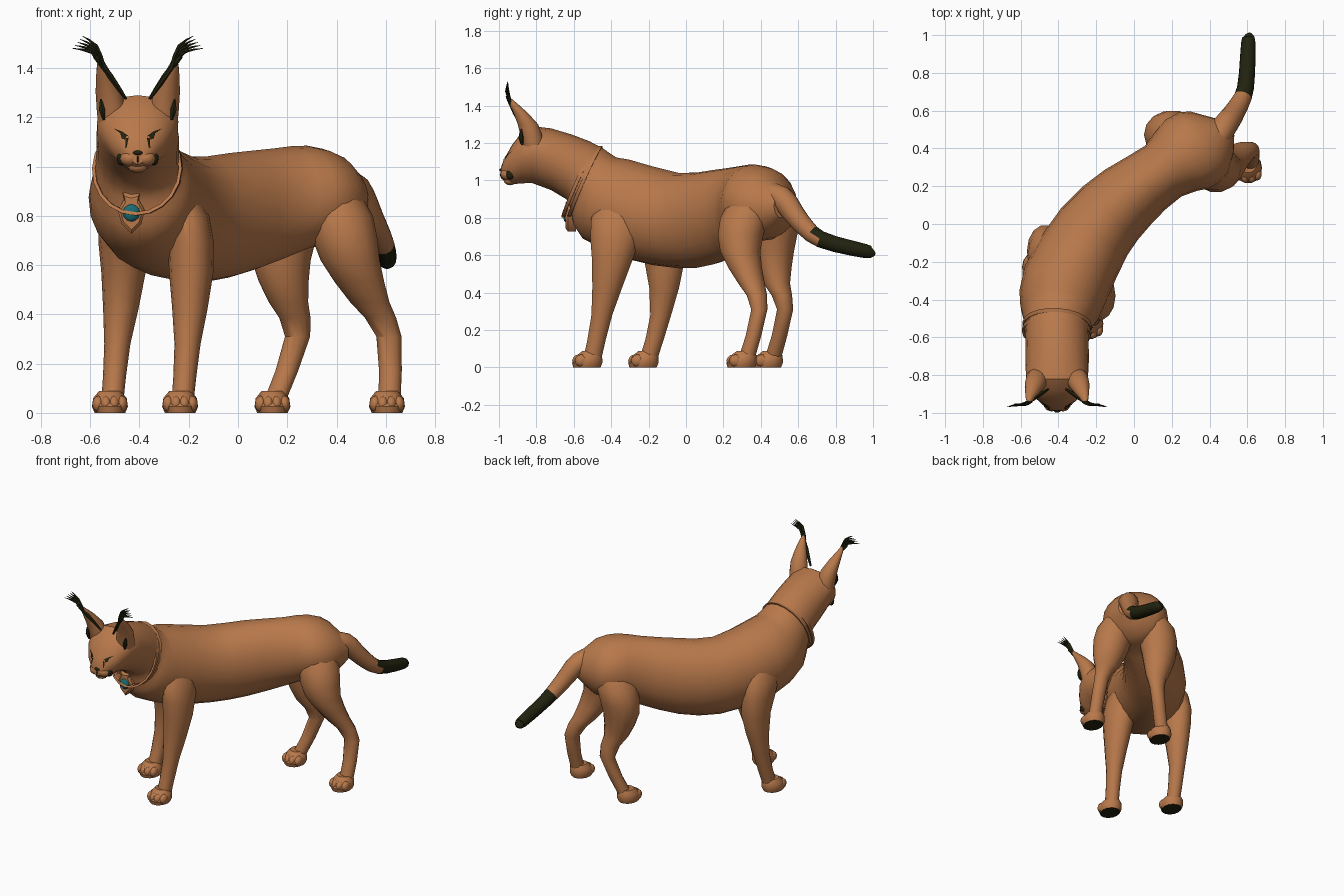
import bpy, bmesh, math
from mathutils import Vector as V
from mathutils.bvhtree import BVHTree

if "Cube" in bpy.data.objects:
    bpy.data.objects.remove(bpy.data.objects["Cube"])

CX = -0.407  # head symmetry plane


def material(name, *rgb):
    m = bpy.data.materials.new(name)
    m.diffuse_color = (*rgb, 1)
    m.use_nodes = True
    m.node_tree.nodes["Principled BSDF"].inputs["Base Color"].default_value = m.diffuse_color
    return m


FUR = material("tawny fur", 0.48, 0.19, 0.07)
DARK = material("dark fur", 0.016, 0.016, 0.005)
GEM = material("teal gem", 0.01, 0.15, 0.17)


def finish(name, bm, *mats, dark_if=None):
    bmesh.ops.recalc_face_normals(bm, faces=bm.faces)
    if dark_if:
        for f in bm.faces:
            f.material_index = int(dark_if(f))
    me = bpy.data.meshes.new(name)
    bm.to_mesh(me)
    bm.free()
    bpy.context.collection.objects.link(bpy.data.objects.new(name, me))
    for m in mats:
        me.materials.append(m)


def smooth(rows, n=2):
    """Spline through rows of values, n steps per gap."""
    rows = [V(r) for r in rows]
    out = []
    for i in range(len(rows) - 1):
        a, b, c, d = (rows[max(0, min(j, len(rows) - 1))] for j in range(i - 1, i + 3))
        for s in range(n):
            t = s / n
            out.append(b + (c - a) * (t / 2) + (a * 2 - b * 5 + c * 4 - d) * (t * t / 2) + (b * 3 - a - c * 3 + d) * (t ** 3 / 2))
    return out + [rows[-1]]


def ring(c, u, v, k=0, n=20):
    """Egg-shaped section; k widens the +v end."""
    turns = [2 * math.pi * i / n for i in range(n)]
    return [V(c) + V(u) * math.cos(t) * (1 + k * math.sin(t)) + V(v) * math.sin(t) for t in turns]


def loft(bm, rings, caps=True):
    rows = [[bm.verts.new(p) for p in r] for r in rings]
    n = len(rows[0])
    for a, b in zip(rows, rows[1:]):
        for i in range(n):
            bm.faces.new((a[i], a[(i + 1) % n], b[(i + 1) % n], b[i]))
    if caps:
        bm.faces.new(rows[0])
        bm.faces.new(rows[-1])


def flat_ring(x, y, z, rx, ry, n=14):
    return ring((x, y, z), (rx, 0, 0), (0, ry, 0), n=n)


def tube(bm, rows, n=6, steps=2):
    """Round tube through rows of x, y, z, radius."""
    rows = smooth(rows, steps)
    pts = [V(r[:3]) for r in rows]
    rs = []
    for i, p in enumerate(pts):
        d = pts[min(i + 1, len(pts) - 1)] - pts[max(i - 1, 0)]
        u = d.cross(V((1, 0, 0.3))).normalized()
        rs.append(ring(p, u * rows[i][3], d.cross(u).normalized() * rows[i][3], n=n))
    loft(bm, rs)


def ball(bm, c, r, sub=2):
    for v in bmesh.ops.create_icosphere(bm, subdivisions=sub, radius=1)["verts"]:
        v.co = V(c) + V([a * b for a, b in zip(v.co, r)])


# Head, neck and torso along the bent spine: x, y, top, bottom, half width
SPINE = smooth([
    (CX, -.988, 1.075, 1.01, .032),
    (CX, -.93, 1.19, .978, .105),
    (CX, -.82, 1.29, .985, .163),
    (CX, -.625, 1.245, .90, .167),
    (CX, -.53, 1.175, .81, .175),
    (-.395, -.465, 1.125, .69, .21),
    (-.36, -.31, 1.112, .58, .235),
    (-.21, -.04, 1.04, .53, .215),
    (-.035, .14, 1.055, .55, .19),
    (.155, .28, 1.075, .615, .165),
    (.28, .37, 1.085, .67, .215),
    (.40, .435, 1.045, .69, .19),
    (.50, .51, .93, .80, .05)])


def spine_ring(i, scale=1, shift=0):
    x, y, zt, zb, w = SPINE[i]
    a, b = SPINE[max(i - 1, 0)], SPINE[min(i + 1, len(SPINE) - 1)]
    fwd = V((a[0] - b[0], a[1] - b[1], 0)).normalized()
    lean = .095 * math.exp(-((y + .49) / .1) ** 2)  # neck rings tilt forward
    c = V((x, y, (zt + zb) / 2)) + fwd * shift
    up = V((0, 0, (zt - zb) / 2)) - fwd * lean
    return ring(c, V((-fwd.y, fwd.x, 0)) * w * scale, up * scale, .2 if y < -.8 else 0)


bm = bmesh.new()
loft(bm, [spine_ring(i) for i in range(len(SPINE))])
tree = BVHTree.FromBMesh(bm)
finish("head_and_torso", bm, FUR)

# Legs: shared profile of z, x radius, y radius; own path of x, y
FRONT = [(.98, .05, .09), (.8, .088, .15), (.57, .09, .11), (.28, .053, .057), (.05, .045, .05)]
HIND = [(.98, .08, .09), (.8, .133, .13), (.62, .12, .11), (.45, .08, .073), (.31, .051, .044), (.05, .045, .045)]


def leg(name, profile, path):
    bm = bmesh.new()
    rows = smooth([(*p, *q) for p, q in zip(path, profile)])
    loft(bm, [flat_ring(*r) for r in rows])
    finish(name + "_leg", bm, FUR)
    # Low paw with four toes and a dark sole
    bm = bmesh.new()
    x, y = path[-1][0] - .01, path[-1][1] - .03
    loft(bm, [flat_ring(x, y + z * z * 3, z, rx, ry) for z, rx, ry in
              [(0, .062, .075), (.025, .073, .083), (.06, .068, .073), (.088, .045, .048)]])
    for i in (-1.5, -.5, .5, 1.5):
        ball(bm, (x + i * .032, y - .05 + abs(i) * .014, .036), (.024, .036, .034))
    finish(name + "_paw", bm, FUR, DARK, dark_if=lambda f: f.normal.z < -.9 and f.calc_center_median().z < .008)


leg("front_right", FRONT, [(-.28, -.3), (-.205, -.36), (-.19, -.395), (-.205, -.45), (-.225, -.5)])
leg("front_left", FRONT, [(-.4, -.25), (-.475, -.18), (-.465, -.115), (-.49, -.135), (-.51, -.2)])
leg("hind_right", HIND, [(.36, .38), (.415, .31), (.455, .29), (.535, .35), (.613, .392), (.615, .325)])
leg("hind_left", HIND, [(.3, .42), (.21, .472), (.175, .47), (.205, .485), (.242, .53), (.15, .465)])

# Tail with dark end
bm = bmesh.new()
tube(bm, [(.41, .40, .93, .06), (.475, .51, .905, .066), (.54, .605, .785, .055), (.59, .72, .685, .045),
          (.605, .96, .622, .038), (.602, .998, .62, .022)], 14, 3)
finish("tail", bm, FUR, DARK, dark_if=lambda f: f.calc_center_median().y > .69)

# Muzzle pads, chin and nose
bm = bmesh.new()
for s in (-1, 1):
    ball(bm, (CX + s * .03, -.95, 1.033), (.044, .043, .034))
ball(bm, (CX, -.94, 1.0), (.042, .036, .026))
finish("muzzle", bm, FUR)
bm = bmesh.new()
ball(bm, (CX, -.985, 1.056), (.021, .014, .01))
ball(bm, (CX, -.984, 1.03), (.003, .01, .022))
finish("nose", bm, DARK)


# Painted face marks: thin plates laid on the head surface
def decal(name, pts):
    bm = bmesh.new()
    for s in (-1, 1):
        vs = []
        for dx, z in pts:
            hit = tree.ray_cast(V((CX + s * dx, -2, z)), V((0, 1, 0)))[0]
            vs.append(bm.verts.new(hit + V((s * .003, -.007, 0))))
        bm.faces.new(vs)
    finish(name, bm, DARK)


decal("eye_lids", [(.032, 1.122), (.06, 1.142), (.095, 1.155), (.06, 1.13)])
decal("eyes", [(.042, 1.125), (.068, 1.135), (.062, 1.115), (.05, 1.11)])
decal("tear_lines", [(.034, 1.118), (.046, 1.115), (.048, 1.075), (.042, 1.078)])

# Dark patches at the mouth corners
bm = bmesh.new()
for s in (-1, 1):
    ball(bm, (CX + s * .067, -.94, 1.032), (.018, .022, .028), 2)
finish("mouth_marks", bm, DARK)

# Ears with dark edges and long tufts, mirrored
for side, s in (("left", -1), ("right", 1)):
    bm = bmesh.new()
    rows = smooth([(.1, -.815, 1.18, .062, .06), (.118, -.845, 1.3, .053, .056), (.146, -.922, 1.41, .02, .022), (.15, -.948, 1.445, .004, .004)])
    loft(bm, [flat_ring(CX + s * r[0], *r[1:]) for r in rows])
    finish(side + "_ear", bm, FUR)
    bm = bmesh.new()
    tube(bm, [(CX + s * .048, -.875, 1.275, .006), (CX + s * .11, -.915, 1.365, .013), (CX + s * .175, -.955, 1.45, .01)])
    for i in range(5):  # fanned strands
        ex, ey, ez = .265 - .01 * i, -.968 + .004 * i, 1.48 + .0125 * i
        tube(bm, [(CX + s * .14, -.94, 1.41, .01), (CX + s * (ex * .48 + .06), -.955, ez / 2 + .725, .008), (CX + s * ex, ey, ez, .001)])
    tube(bm, [(CX + s * .138, -.875, 1.19, .005), (CX + s * .145, -.882, 1.23, .014), (CX + s * .15, -.88, 1.275, .003)])
    finish(side + "_ear_tuft", bm, DARK)

# Collar of two bands
for name, shift in (("rear", 0), ("front", .032)):
    bm = bmesh.new()
    loft(bm, [spine_ring(8, k, shift + d) for k, d in ((.97, 0), (1.05, 0), (1.045, .02), (.97, .02))], False)
    finish(name + "_collar_band", bm, FUR)

# Pendant: pointed frame with a round gem
PX, PY, PZ = -.433, -.632, .812
half = [(0, -.085), (.04, -.045), (.055, .01), (.03, .055), (.035, .085), (0, .075)]
outline = half + [(-x, z) for x, z in half[-2:0:-1]]
bm = bmesh.new()
loft(bm, [[V((PX + x * k, PY + dy, PZ + z * k)) for x, z in outline] for k, dy in ((1, .045), (1, 0), (.8, -.012))])
finish("pendant_frame", bm, FUR)
bm = bmesh.new()
ball(bm, (PX, PY - .01, PZ), (.036, .016, .036))
finish("pendant_gem", bm, GEM)

# Smooth shading with edges kept
for ob in bpy.context.collection.objects:
    ob.select_set(True)
    bpy.context.view_layer.objects.active = ob
bpy.ops.object.shade_smooth_by_angle(angle=math.radians(35))
